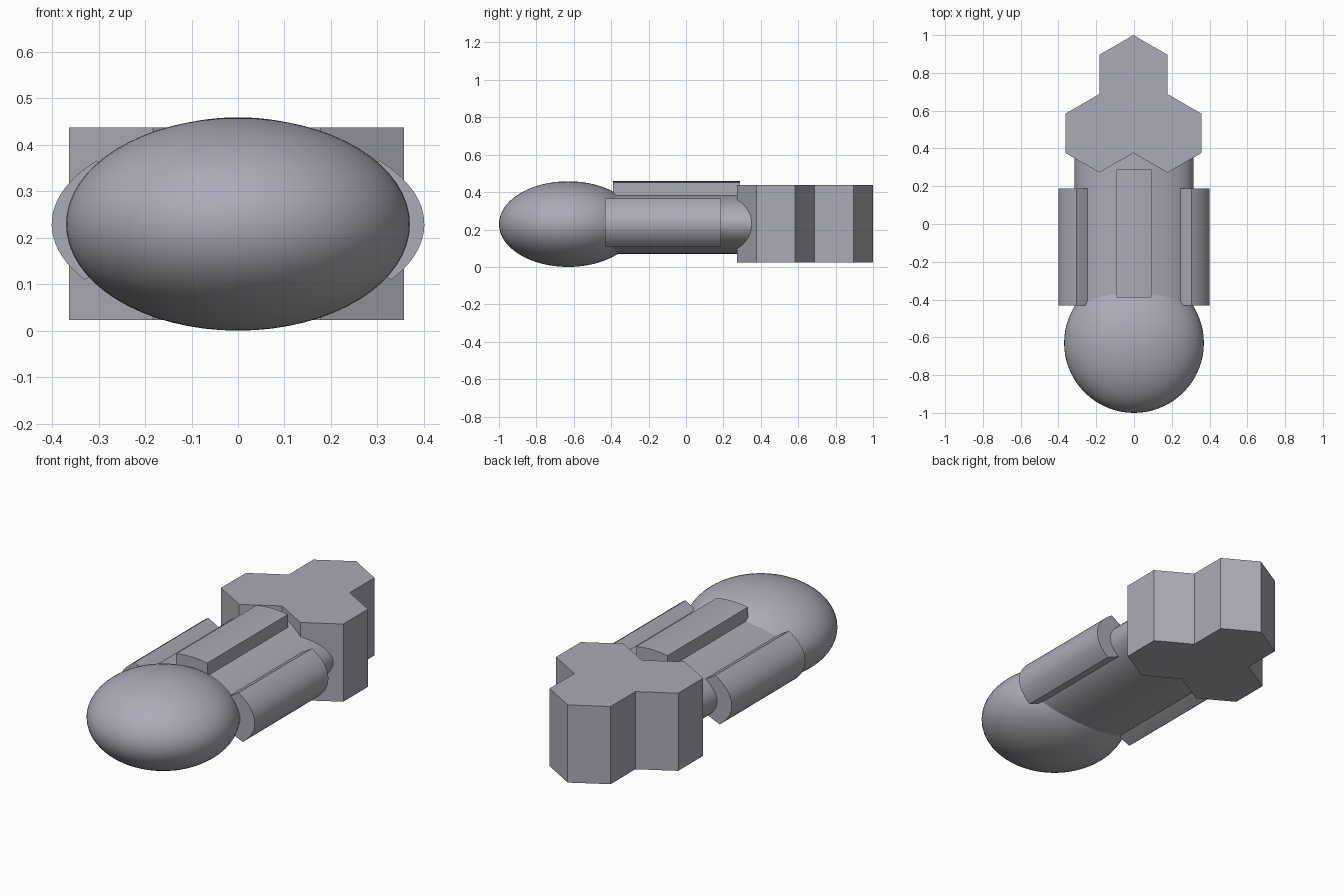
import bpy, bmesh, math

if "Cube" in bpy.data.objects:
    bpy.data.objects.remove(bpy.data.objects["Cube"])

CZ = 0.229  # height of the long axis

grey = bpy.data.materials.new("slate_grey")
grey.diffuse_color = (0.41, 0.405, 0.475, 1)
grey.use_nodes = True
grey.node_tree.nodes["Principled BSDF"].inputs["Base Color"].default_value = grey.diffuse_color


def extrude(name, pts, vec, smooth=False):
    """Make a capped prism from a closed outline of 3D points."""
    bm = bmesh.new()
    a = [bm.verts.new(p) for p in pts]
    b = [bm.verts.new([p[i] + vec[i] for i in range(3)]) for p in pts]
    n = len(pts)
    bm.faces.new(a)
    bm.faces.new(b[::-1])
    for i in range(n):
        bm.faces.new((a[i], b[i], b[(i + 1) % n], a[(i + 1) % n]))
    bmesh.ops.recalc_face_normals(bm, faces=bm.faces)
    me = bpy.data.meshes.new(name)
    bm.to_mesh(me)
    bm.free()
    me.materials.append(grey)
    ob = bpy.data.objects.new(name, me)
    bpy.context.collection.objects.link(ob)
    if smooth:
        bpy.ops.object.select_all(action='DESELECT')
        bpy.context.view_layer.objects.active = ob
        ob.select_set(True)
        bpy.ops.object.shade_smooth_by_angle(angle=math.radians(30))
    return ob


def along_y(name, outline, y0, y1):
    return extrude(name, [(x, y0, z) for x, z in outline], (0, y1 - y0, 0), True)


def arc(rx, rz, a0, a1, n):
    return [(rx * math.cos(math.radians(a0 + (a1 - a0) * i / n)),
             CZ + rz * math.sin(math.radians(a0 + (a1 - a0) * i / n))) for i in range(n + 1)]


# Rounded front end
bpy.ops.mesh.primitive_uv_sphere_add(segments=64, ring_count=32, radius=1,
                                     location=(0, -0.63, CZ))
nose = bpy.context.object
nose.name = "rounded_end"
nose.scale = (0.37, 0.37, CZ)
nose.data.materials.append(grey)
bpy.ops.object.shade_smooth()

# Flattened shaft
along_y("shaft", arc(0.315, 0.16, 0, 360, 64)[:-1], -0.62, 0.5)

# Curved side grips
for side, s in (("right", 1), ("left", -1)):
    outline = arc(0.401, 0.21, -34.5, 40.5, 20) + [(0.247, 0.33), (0.2, 0.29),
                                                   (0.2, 0.18), (0.26, 0.14)]
    along_y(side + "_grip", [(s * x, z) for x, z in outline], -0.432, 0.188)

# Raised strip on top
top = [(0.092 - 0.184 * i / 12, 0.459 - 0.008 * (1 - i / 6) ** 2) for i in range(13)]
along_y("top_strip", top + [(-0.092, 0.36), (0.092, 0.36)], -0.39, 0.288)

# Cluster of three hexagonal prisms at the back
R = 0.208
W = R * math.cos(math.radians(30))
for name, cx, cy in (("back_hexagon", 0, 1 - R),
                     ("left_hexagon", -W, 1 - 2.5 * R),
                     ("right_hexagon", W, 1 - 2.5 * R)):
    pts = [(cx - 0.003 + R * math.sin(math.radians(60 * i)),
            cy + R * math.cos(math.radians(60 * i)), 0.023) for i in range(6)]
    extrude(name, pts, (0, 0, 0.414))
